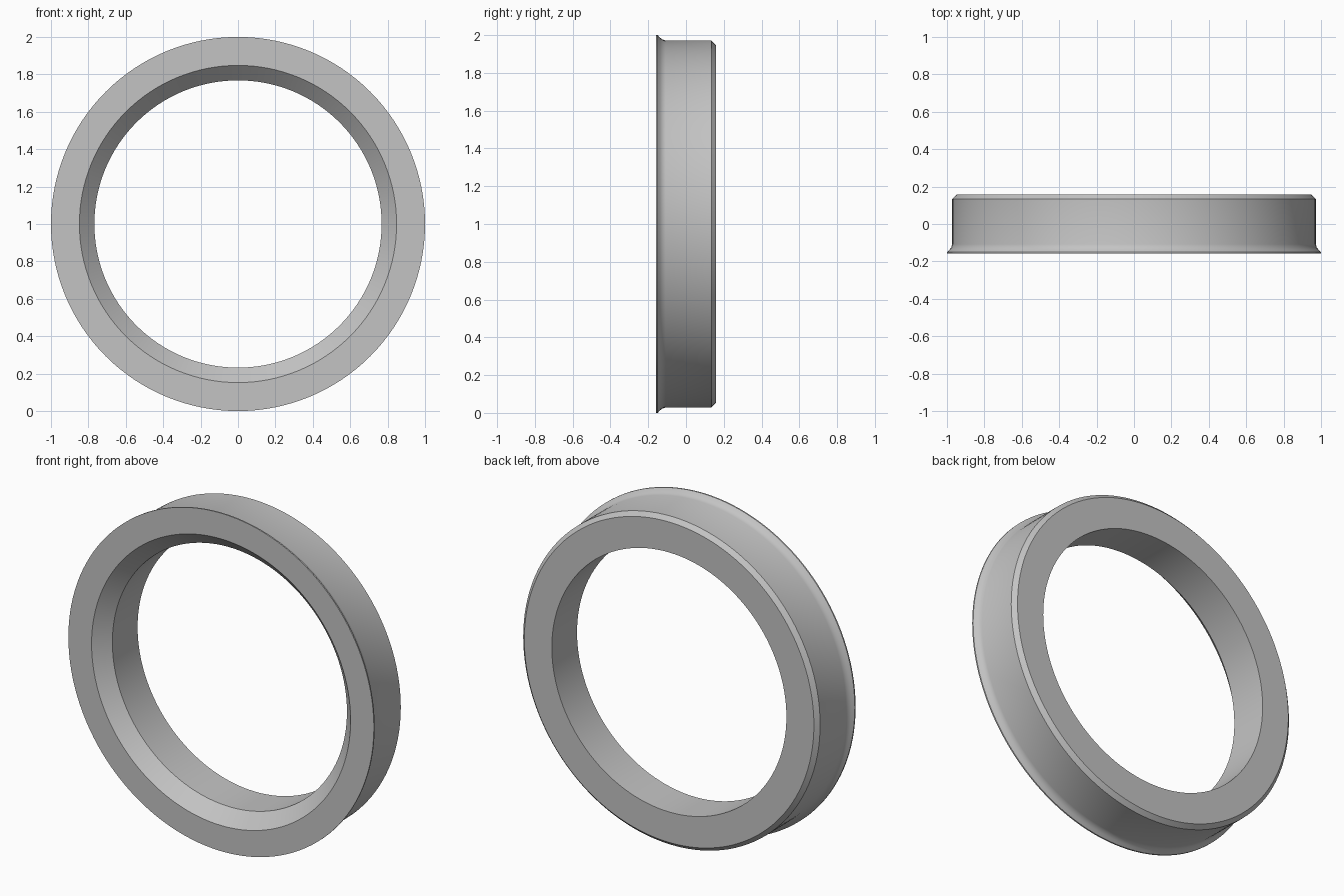
import bpy
import bmesh
import math
from mathutils import Matrix, Vector

cube = bpy.data.objects.get("Cube")
if cube:
    bpy.data.objects.remove(cube, do_unlink=True)

SEGMENTS = 128
HALF_DEPTH = 0.158
BODY_R, BORE_R, MOUTH_R = 0.972, 0.768, 0.848
CHAMFER = 0.024

# Plain grey material
grey = bpy.data.materials.new("plain_grey")
grey.use_nodes = True
colour = (0.55, 0.55, 0.55, 1.0)
grey.diffuse_color = colour
grey.node_tree.nodes["Principled BSDF"].inputs["Base Color"].default_value = colour

# Cross-section as (radius, depth): thin flared lip, body, back chamfer, bore, tapered mouth
profile = [(1.0, -HALF_DEPTH), (1.0, -HALF_DEPTH + 0.008)]
profile += [(0.986, -0.137), (0.977, -0.125), (BODY_R, -0.108)]
profile += [
    (BODY_R, HALF_DEPTH - CHAMFER),
    (BODY_R - CHAMFER, HALF_DEPTH),
    (BORE_R, HALF_DEPTH),
    (BORE_R, -HALF_DEPTH + MOUTH_R - BORE_R),
    (MOUTH_R, -HALF_DEPTH),
]

# Revolve the section about the front-to-back axis
bm = bmesh.new()
verts = [bm.verts.new((r, y, 0)) for r, y in profile]
edges = [bm.edges.new((v, verts[i - 1])) for i, v in enumerate(verts)]
bmesh.ops.spin(bm, geom=verts + edges, cent=(0, 0, 0), axis=(0, 1, 0),
               angle=math.tau, steps=SEGMENTS, use_merge=True)
bmesh.ops.remove_doubles(bm, verts=bm.verts, dist=0.0001)
bmesh.ops.recalc_face_normals(bm, faces=bm.faces)
bmesh.ops.transform(bm, matrix=Matrix.Translation(Vector((0, 0, 1))), verts=bm.verts)

mesh = bpy.data.meshes.new("flanged_ring")
bm.to_mesh(mesh)
bm.free()
mesh.materials.append(grey)
ring = bpy.data.objects.new("flanged_ring", mesh)
bpy.context.collection.objects.link(ring)

# Smooth curved walls, keep the rims crisp
bpy.ops.object.select_all(action="DESELECT")
ring.select_set(True)
bpy.context.view_layer.objects.active = ring
bpy.ops.object.shade_smooth_by_angle(angle=math.radians(30))
